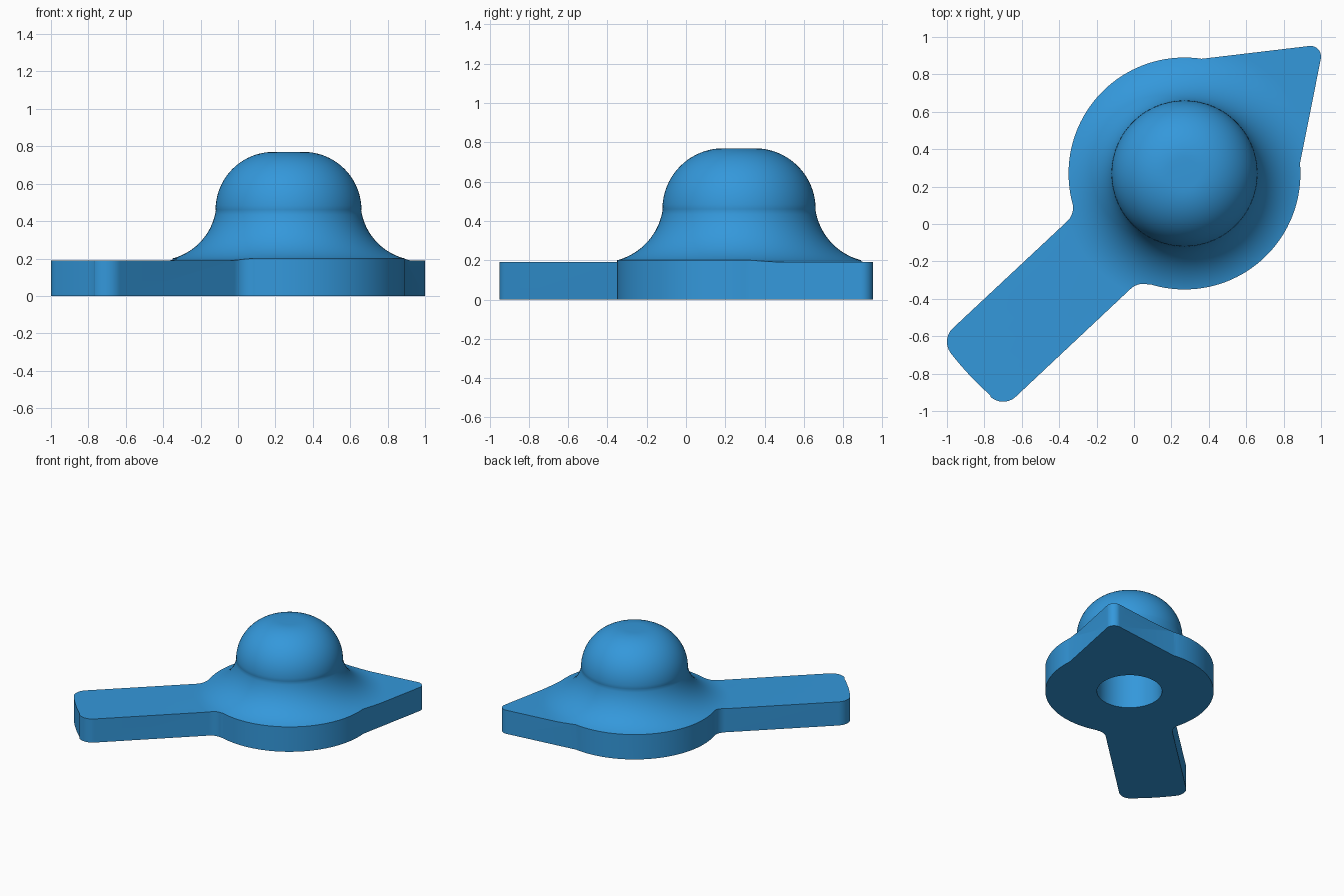
import bpy, bmesh, math

if "Cube" in bpy.data.objects:
    bpy.data.objects.remove(bpy.data.objects["Cube"])

blue = bpy.data.materials.new("bright blue")
blue.diffuse_color = (0.034, 0.314, 0.708, 1)
blue.use_nodes = True
blue.node_tree.nodes["Principled BSDF"].inputs["Base Color"].default_value = blue.diffuse_color

C = 0.27          # centre of the round hub in x and y
PLATE_TOP = 0.19


def arc(cx, cy, r, a0, a1, n):
    """Points on a circular arc, angles in degrees."""
    angles = [math.radians(a0 + (a1 - a0) * i / n) for i in range(n + 1)]
    return [(cx + r * math.cos(a), cy + r * math.sin(a)) for a in angles]


def make_object(name, bm):
    bmesh.ops.recalc_face_normals(bm, faces=bm.faces)
    mesh = bpy.data.meshes.new(name)
    bm.to_mesh(mesh)
    bm.free()
    mesh.materials.append(blue)
    obj = bpy.data.objects.new(name, mesh)
    bpy.context.collection.objects.link(obj)
    return obj


def prism(name, outline, z0, z1):
    bm = bmesh.new()
    face = bm.faces.new([bm.verts.new((x, y, z0)) for x, y in outline])
    side = bmesh.ops.extrude_face_region(bm, geom=[face])
    top = [v for v in side["geom"] if isinstance(v, bmesh.types.BMVert)]
    bmesh.ops.translate(bm, verts=top, vec=(0, 0, z1 - z0))
    return make_object(name, bm)


def lathe(name, profile, steps):
    """Solid of revolution about the hub axis; profile ends are capped on the axis."""
    bm = bmesh.new()
    rings = []
    for r, z in profile:
        ring = []
        for i in range(steps):
            a = 2 * math.pi * i / steps
            ring.append(bm.verts.new((C + r * math.cos(a), C + r * math.sin(a), z)))
        rings.append(ring)
    for lo, hi in zip(rings, rings[1:]):
        for i in range(steps):
            j = (i + 1) % steps
            bm.faces.new((lo[i], lo[j], hi[j], hi[i]))
    bm.faces.new(rings[0])
    bm.faces.new(rings[-1])
    return make_object(name, bm)


def boolean(obj, cutter, operation):
    mod = obj.modifiers.new(operation.lower(), 'BOOLEAN')
    mod.operation = operation
    mod.solver = 'EXACT'
    mod.object = cutter
    bpy.context.view_layer.objects.active = obj
    bpy.ops.object.modifier_apply(modifier=mod.name)
    bpy.data.objects.remove(cutter)


# Plan outline, counterclockwise: neck, hub, pointer tip, hub, neck, rounded arm end
outline = (
    arc(0.05, -0.42, 0.10, 133.5, 72.3, 10)
    + arc(C, C, 0.62, -107, 5, 48)
    + arc(0.943, 0.895, 0.057, -10.5, 97.5, 12)
    + arc(C, C, 0.62, 81.5, 194, 48)
    + arc(-0.426, 0.087, 0.10, 14.7, -46.5, 10)
    + arc(-0.90, -0.63, 0.10, 133.5, 217.3, 14)
    + arc(C, C, 1.576, 218, 228.7, 8)
    + arc(-0.70, -0.85, 0.10, 229.1, 313.5, 14)
)
body = prism("pointer_handle", outline, 0, 1.0)

# Domed knob flaring out into the flat plate level
profile = (
    arc(0.08, 0.46, 0.31, 90, 0, 20)
    + arc(0.70, 0.505, 0.315, 189, 270, 20)
    + [(2.5, PLATE_TOP), (2.5, -0.2)]
)
boolean(body, lathe("knob_shape", profile, 96), 'INTERSECT')

# Blind bore from below
boolean(body, lathe("bore", [(0.24, -0.1), (0.24, 0.58)], 64), 'DIFFERENCE')

# Smooth curved faces, crisp plate edges
bpy.ops.object.select_all(action='DESELECT')
body.select_set(True)
bpy.context.view_layer.objects.active = body
bpy.ops.object.shade_smooth_by_angle(angle=math.radians(30))
